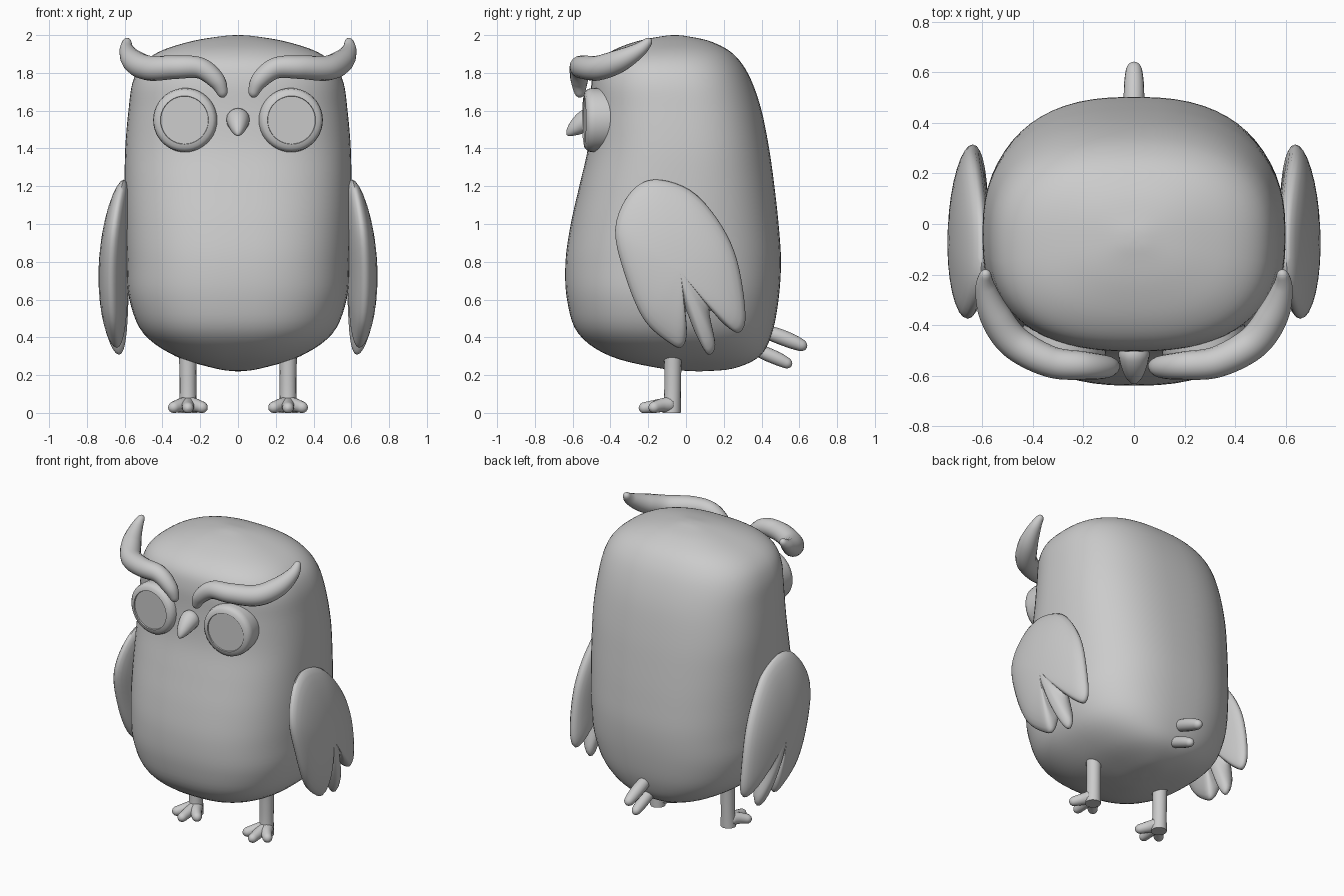
import bpy, bmesh, math
from mathutils import Vector

if "Cube" in bpy.data.objects:
    bpy.data.objects.remove(bpy.data.objects["Cube"])

grey = bpy.data.materials.new("plain_grey")
grey.use_nodes = True
grey.diffuse_color = (0.6, 0.6, 0.6, 1)
grey.node_tree.nodes["Principled BSDF"].inputs["Base Color"].default_value = (0.6, 0.6, 0.6, 1)


def spline(points, steps, closed=False):
    """Catmull-Rom samples through points of any dimension."""
    pts = [Vector(p) for p in points]
    n = len(pts)
    get = (lambda i: pts[i % n]) if closed else (lambda i: pts[max(0, min(n - 1, i))])
    out = []
    for i in range(n if closed else n - 1):
        a, b, c, d = (get(i + k) for k in (-1, 0, 1, 2))
        for s in range(steps):
            t = s / steps
            out.append(0.5 * (2 * b + (c - a) * t + (2 * a - 5 * b + 4 * c - d) * t ** 2
                              + (3 * b - a - 3 * c + d) * t ** 3))
    return out if closed else out + [pts[-1]]


def loft(name, rings, angle=60):
    """Skin closed rings and cap both ends."""
    bm = bmesh.new()
    loops = [[bm.verts.new(p) for p in ring] for ring in rings]
    for a, b in zip(loops, loops[1:]):
        for i in range(len(a)):
            j = (i + 1) % len(a)
            bm.faces.new((a[i], a[j], b[j], b[i]))
    for end in (loops[0], loops[-1]):
        bm.faces.new(end)
    bmesh.ops.recalc_face_normals(bm, faces=bm.faces)
    mesh = bpy.data.meshes.new(name)
    bm.to_mesh(mesh)
    bm.free()
    mesh.materials.append(grey)
    obj = bpy.data.objects.new(name, mesh)
    bpy.context.collection.objects.link(obj)
    bpy.ops.object.select_all(action='DESELECT')
    obj.select_set(True)
    bpy.context.view_layer.objects.active = obj
    bpy.ops.object.shade_smooth_by_angle(angle=math.radians(angle))
    return obj


def circle(n):
    return [(math.cos(2 * math.pi * i / n), math.sin(2 * math.pi * i / n)) for i in range(n)]


def tube(name, points, ref=(0, 0, 1), sides=16):
    """Tapered tube with rounded ends through (x, y, z, radius) points, resting on the ground."""
    path = spline(points, 12)
    pos = [p.xyz for p in path]
    dist = [0]
    for a, b in zip(pos, pos[1:]):
        dist.append(dist[-1] + (b - a).length)
    rings = []
    for i, p in enumerate(pos):
        tangent = (pos[min(i + 1, len(pos) - 1)] - pos[max(i - 1, 0)]).normalized()
        side = tangent.cross(Vector(ref)).normalized()
        up = side.cross(tangent)
        k = min(1, max(0.01, min(dist[i], dist[-1] - dist[i]) / path[i].w))
        r = path[i].w * math.sqrt(k * (2 - k))
        ring = [p + r * (c * side + s * up) for c, s in circle(sides)]
        for v in ring:
            v.z = max(v.z, 0)
        rings.append(ring)
    return loft(name, rings)


# Body: height, half width, front y, back y
profile = [(0.22, 0.01, 0.06, 0.08), (0.235, 0.12, -0.13, 0.25), (0.3, 0.33, -0.40, 0.39),
           (0.42, 0.50, -0.57, 0.455), (0.6, 0.575, -0.63, 0.49), (0.8, 0.59, -0.638, 0.503),
           (1.0, 0.597, -0.61, 0.49), (1.2, 0.6, -0.565, 0.468), (1.4, 0.597, -0.52, 0.44),
           (1.6, 0.58, -0.505, 0.40), (1.75, 0.558, -0.50, 0.35), (1.85, 0.505, -0.47, 0.295),
           (1.92, 0.40, -0.385, 0.225), (1.97, 0.235, -0.25, 0.12), (1.995, 0.08, -0.12, 0.0),
           (2.0, 0.01, -0.07, -0.05)]


def soft(v):
    return math.copysign(abs(v) ** 0.8, v)


loft("body", [[(w * soft(c), (f + b) / 2 + (b - f) / 2 * soft(s), z) for c, s in circle(64)]
              for z, w, f, b in spline(profile, 5)])

# Wing outline (y, z) with three feather tips
outline = [(-0.17, 1.235), (-0.30, 1.16), (-0.375, 0.97), (-0.32, 0.72), (-0.22, 0.49),
           (-0.08, 0.365), (-0.02, 0.35), (0.005, 0.42), (0.0, 0.54), (0.05, 0.42),
           (0.115, 0.31), (0.155, 0.36), (0.125, 0.54), (0.20, 0.47), (0.28, 0.425),
           (0.315, 0.52), (0.27, 0.81), (0.17, 1.02), (0.02, 1.18)]


def wing(name, side):
    edge = spline(outline, 5, closed=True)
    centre = Vector((-0.03, 0.75))
    rings = []
    for k in range(17):
        a = math.pi * (0.015 + 0.97 * k / 16)
        ring = []
        for p in edge:
            q = centre + (p - centre) * math.sin(a)
            mid = 0.597 + 0.06 * (1 - ((q.y - 0.65) / 0.58) ** 2) - 0.05 * q.x
            ring.append((side * (mid + 0.08 * math.cos(a)), q.x, q.y))
        rings.append(ring)
    loft(name, rings)


# Eye disc: radius, depth
eye_profile = [(0.05, 0.1), (0.165, 0.1), (0.17, 0.0), (0.165, -0.025), (0.15, -0.04),
               (0.128, -0.045), (0.126, -0.038), (0.01, -0.038)]

for label, s in (("left", 1), ("right", -1)):
    wing(label + "_wing", s)
    eye = loft(label + "_eye", [[(r * c, d, r * v) for c, v in circle(40)]
                                for r, d in eye_profile], 35)
    eye.location = (s * 0.28, -0.495, 1.55)
    eye.rotation_euler.z = s * 0.08
    tube(label + "_brow", [(s * x, y, z, r) for x, y, z, r in (
        (0.075, -0.56, 1.67, 0.022), (0.11, -0.565, 1.755, 0.045), (0.2, -0.56, 1.825, 0.056),
        (0.33, -0.545, 1.83, 0.062), (0.47, -0.47, 1.825, 0.066), (0.55, -0.36, 1.86, 0.062),
        (0.588, -0.25, 1.92, 0.04), (0.585, -0.185, 1.98, 0.018))])
    # Leg, foot and toes
    x = s * 0.265
    tube(label + "_leg", [(x, -0.07, 0.36, 0.05), (x, -0.07, 0.22, 0.045),
                          (x, -0.072, 0.08, 0.045), (x, -0.08, -0.05, 0.052)], (0, 1, 0))
    for toe, dx, y in (("inner", -0.08, -0.19), ("middle", 0, -0.25), ("outer", 0.08, -0.19)):
        tube(f"{label}_{toe}_toe", [(x, -0.06, 0.045, 0.045), (x + s * dx * 0.5, -0.13, 0.04, 0.036),
                                    (x + s * dx * 1.2, y, 0.022, 0.028)])

# Beak
tube("beak", [(0, -0.46, 1.57, 0.065), (0, -0.53, 1.545, 0.06), (0, -0.59, 1.505, 0.04),
              (0, -0.63, 1.47, 0.012)], (1, 0, 0))

# Tail feathers
tube("upper_tail_feather", [(0, 0.36, 0.45, 0.03), (0, 0.48, 0.41, 0.04), (0, 0.57, 0.375, 0.038),
                            (0, 0.64, 0.345, 0.026)], (1, 0, 0))
tube("lower_tail_feather", [(0, 0.32, 0.36, 0.03), (0, 0.42, 0.315, 0.036), (0, 0.5, 0.28, 0.034),
                            (0, 0.56, 0.25, 0.024)], (1, 0, 0))

# Small crossed mark under the tail
tube("cross_bar_wide", [(-0.06, 0.28, 0.268, 0.014), (0.06, 0.28, 0.268, 0.014)], sides=10)
tube("cross_bar_long", [(0, 0.22, 0.252, 0.014), (0, 0.335, 0.29, 0.014)], (1, 0, 0), 10)
